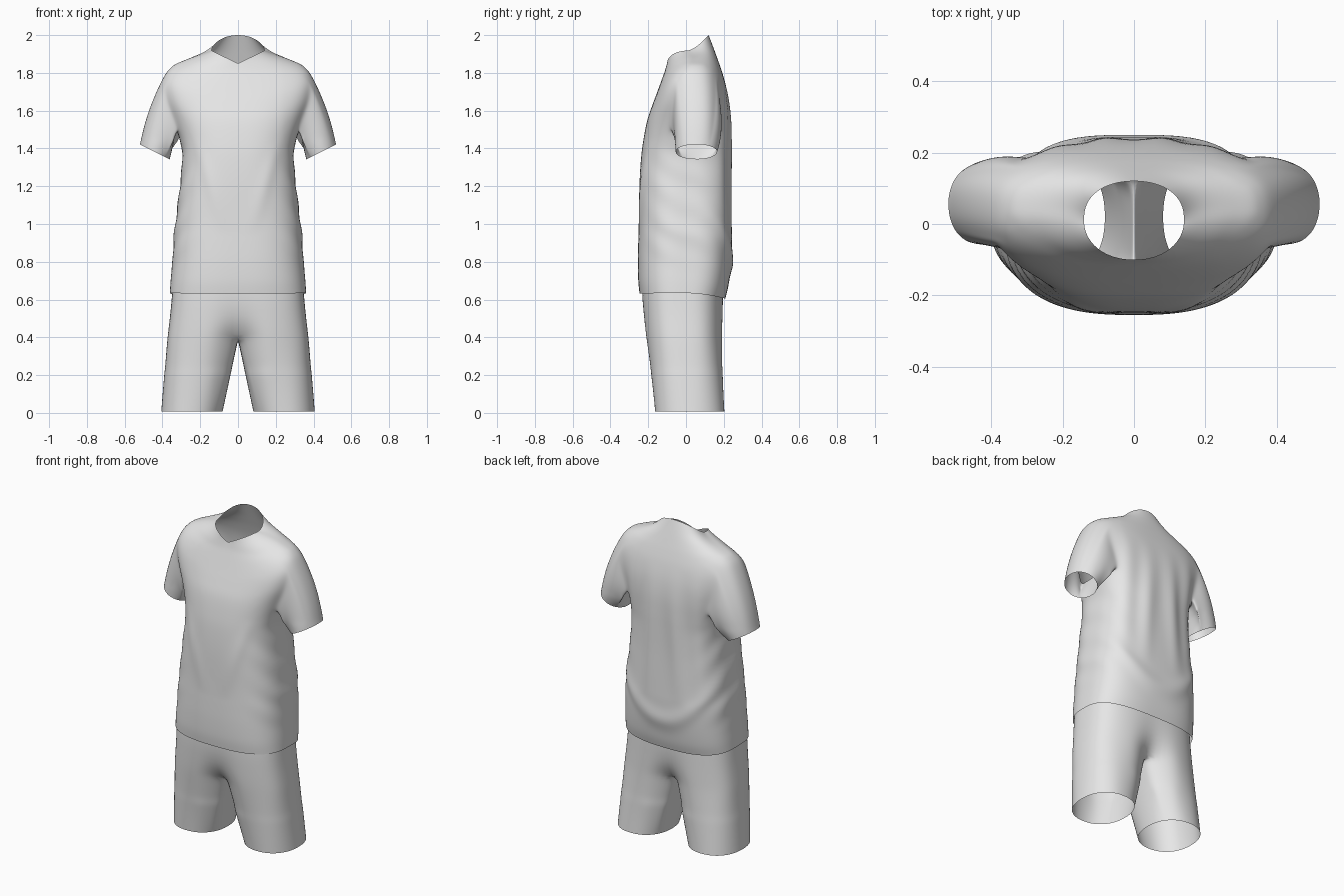
import bpy, bmesh
from math import sin, cos, pi, exp, atan2, radians
from mathutils import Vector

cube = bpy.data.objects.get("Cube")
if cube:
    bpy.data.objects.remove(cube, do_unlink=True)

fabric = bpy.data.materials.new("light_grey_fabric")
fabric.use_nodes = True
GREY = (0.8, 0.8, 0.8, 1)
fabric.diffuse_color = GREY
fabric.node_tree.nodes["Principled BSDF"].inputs["Base Color"].default_value = GREY


def spow(v, e):
    return abs(v) ** e * (1 if v >= 0 else -1)


def gauss(v, width):
    return exp(-(v / width) ** 2)


def window(z, low, high):
    t = (z - low) / (high - low)
    return sin(pi * t) if 0 < t < 1 else 0


def spline_rows(keys, steps):
    """Catmull-Rom interpolation of a list of key rings."""
    rows = []
    last = len(keys) - 1
    for k in range(last):
        p = [keys[max(0, min(last, k + d))] for d in (-1, 0, 1, 2)]
        for s in range(steps):
            t = s / steps
            rows.append([b + 0.5 * t * (c - a + t * (2*a - 5*b + 4*c - d + t * (3*(b - c) + d - a)))
                         for a, b, c, d in zip(*p)])
    return rows + [list(keys[-1])]


def strip(a, b, closed=False):
    n = len(a)
    return [(a[i], a[(i + 1) % n], b[(i + 1) % n], b[i]) for i in range(n if closed else n - 1)]


def garment(name, verts, faces, relax, rounds):
    """Half a garment, relaxed in one region, mirrored across x and smoothed."""
    mesh = bpy.data.meshes.new(name)
    mesh.from_pydata([tuple(v) for v in verts], [], faces)
    bm = bmesh.new()
    bm.from_mesh(mesh)
    bmesh.ops.delete(bm, geom=[v for v in bm.verts if not v.link_faces], context='VERTS')
    region = [v for v in bm.verts if relax(v.co)]
    for _ in range(rounds):
        bmesh.ops.smooth_vert(bm, verts=region, factor=0.5,
                              use_axis_x=True, use_axis_y=True, use_axis_z=True)
    for f in bm.faces:
        f.smooth = True
    bm.to_mesh(mesh)
    bm.free()
    mesh.materials.append(fabric)
    obj = bpy.data.objects.new(name, mesh)
    bpy.context.collection.objects.link(obj)
    mirror = obj.modifiers.new("mirror", 'MIRROR')
    mirror.use_clip = True
    mirror.merge_threshold = 0.002
    sub = obj.modifiers.new("smooth", 'SUBSURF')
    sub.levels = sub.render_levels = 1


# Shirt body: rings of front z, front y, side z, half width, back z, back y
SHIRT = [
    (.632, -.246, .635, .361, .605, .208), (.70, -.253, .70, .357, .67, .224),
    (.80, -.255, .80, .348, .78, .238), (.90, -.253, .90, .342, .90, .244),
    (1.0, -.250, 1.0, .332, 1.0, .243), (1.2, -.247, 1.2, .308, 1.2, .240),
    (1.35, -.238, 1.35, .295, 1.35, .240), (1.45, -.225, 1.45, .310, 1.45, .240),
    (1.55, -.205, 1.55, .345, 1.56, .237), (1.63, -.178, 1.66, .388, 1.66, .226),
    (1.70, -.152, 1.765, .398, 1.75, .207), (1.76, -.130, 1.83, .358, 1.82, .186),
    (1.81, -.112, 1.87, .275, 1.88, .165), (1.84, -.103, 1.90, .190, 1.94, .143),
    (1.85, -.100, 1.918, .140, 2.0, .120),
]
SEG, STEPS = 36, 4


def fold(x, z, a):
    """Outward offset of the cloth folds."""
    back, front, side = max(0, -cos(a)), max(0, cos(a)), sin(a) ** 4
    d = 0.007 * cos(x * 42 + z * 2) * back * window(z, 0.9, 1.75)
    d += 0.005 * sin(z * 38 + a * 6) * side * window(z, 0.75, 1.45)
    d += 0.012 * gauss(z - 0.79 - 2.5 * x * x, 0.05) * back
    d += 0.008 * gauss(x - 0.08 - (z - 1.0) * 0.3, 0.03) * front * window(z, 0.95, 1.45)
    return d


verts, rings = [], []
rows = spline_rows(SHIRT, STEPS)
for r, (zf, yf, zs, w, zb, yb) in enumerate(rows):
    level = r / (len(rows) - 1)
    e = 0.75 + 0.2 * max(0, level - 0.7) / 0.3
    vee = max(0, level - 0.85) / 0.15
    ring = []
    for i in range(SEG + 1):
        a = pi * i / SEG
        c, s = cos(a), abs(sin(a))
        round_z = abs(c) ** 1.2
        if c > 0:
            z = zs + (zf - zs) * (round_z * (1 - vee) + (1 - s ** e) * vee)
        else:
            z = zs + (zb - zs) * round_z
        x = w * s ** e
        d = fold(x, z, a)
        y = (yf + yb) / 2 - (yb - yf) / 2 * spow(c, e if c > 0 else e - 0.13) - d * c
        x = 0 if i in (0, SEG) else x + d * s
        ring.append(len(verts))
        verts.append(Vector((x, y, z)))
    rings.append(ring)

# Armhole: a window left open in the body grid
LOW, HIGH, FRONT, BACK = 30, 42, 14, 26
faces = []
for r in range(len(rings) - 1):
    for i, quad in enumerate(strip(rings[r], rings[r + 1])):
        if not (LOW <= r < HIGH and FRONT <= i < BACK):
            faces.append(quad)
loop = ([rings[LOW][i] for i in range(FRONT, BACK)]
        + [rings[r][BACK] for r in range(LOW, HIGH)]
        + [rings[HIGH][i] for i in range(BACK, FRONT, -1)]
        + [rings[r][FRONT] for r in range(HIGH, LOW, -1)])

# Sleeve: loft from the armhole to a tilted oval cuff
ys = [verts[k].y for k in loop]
zs = [verts[k].z for k in loop]
yc, hy = (max(ys) + min(ys)) / 2, (max(ys) - min(ys)) / 2
zc, hz = (max(zs) + min(zs)) / 2, (max(zs) - min(zs)) / 2
cuff, tilt = Vector((0.44, 0.055, 1.382)), Vector((0.08, 0, 0.04))
previous, count = loop, 14
for s in range(1, count + 1):
    t = s / count
    current = []
    for k in loop:
        p = verts[k]
        th = atan2((p.z - zc) / hz, (p.y - yc) / hy)
        end = cuff + tilt * sin(th) + Vector((0, 0.11 * cos(th), 0))
        q = p.lerp(end, t)
        bulge = 4 * t * (1 - t)
        q.x += 0.018 * bulge * max(0, sin(th))
        q.y += bulge * (0.01 * cos(th) + 0.008)
        current.append(len(verts))
        verts.append(q)
    faces += strip(previous, current, True)
    previous = current
garment("shirt", verts, faces, lambda p: p.x > 0.25 and 1.44 < p.z < 1.84, 4)

# Shorts seat: z, half width, front y, back y, crease depth at the middle
SEAT = [(.40, .375, -.222, .202, .40), (.43, .371, -.225, .202, .27),
        (.48, .365, -.229, .202, .13), (.54, .358, -.233, .201, .06),
        (.62, .350, -.236, .200, .02), (.75, .338, -.234, .196, 0), (.90, .320, -.222, .190, 0)]
OUT, INN, LEG_ROWS = 28, 9, 12
HEM_Z, CROTCH_Z = 0.008, SEAT[0][0]


def seat_ring(z, w, yf, yb, crease):
    points = []
    for i in range(OUT + 1):
        a = pi * i / OUT
        x = 0 if i in (0, OUT) else w * sin(a) ** 0.75
        y = -(yb - yf) / 2 * spow(cos(a), 0.65) * (1 - crease * gauss(x, 0.07))
        points.append(Vector((x, (yf + yb) / 2 + y, z)))
    return points


# Crotch ring: the lowest seat ring, closed by a seam along the middle
crotch = seat_ring(*SEAT[0])
back, front = crotch[-1], crotch[0]
for j in range(1, INN + 1):
    t = j / (INN + 1)
    crotch.append(back.lerp(front, t) - Vector((0, 0, 0.015 * sin(pi * t))))

# Hem ring: an oval around each leg
hem = []
for i in range(OUT + 1 + INN):
    p = radians(-50 + 280 * i / OUT if i <= OUT else 230 + 80 * (i - OUT) / (INN + 1))
    hem.append(Vector((0.244 + 0.163 * spow(sin(p), 0.9), 0.02 - 0.184 * spow(cos(p), 0.9), HEM_Z)))

# Legs blend from hem to crotch, the seat carries on above
verts, faces, previous = [], [], None
for n in range(LEG_ROWS + len(SEAT)):
    if n <= LEG_ROWS:
        points = [h.lerp(c, n / LEG_ROWS) for h, c in zip(hem, crotch)]
    else:
        points = seat_ring(*SEAT[n - LEG_ROWS])
    ring = list(range(len(verts), len(verts) + len(points)))
    verts += points
    if previous:
        faces += strip(previous, ring, True) if n <= LEG_ROWS else strip(previous[:OUT + 1], ring)
    previous = ring
garment("shorts", verts, faces,
        lambda p: p.x > 0.001 and abs(p.z - CROTCH_Z) < 0.17, 3)
